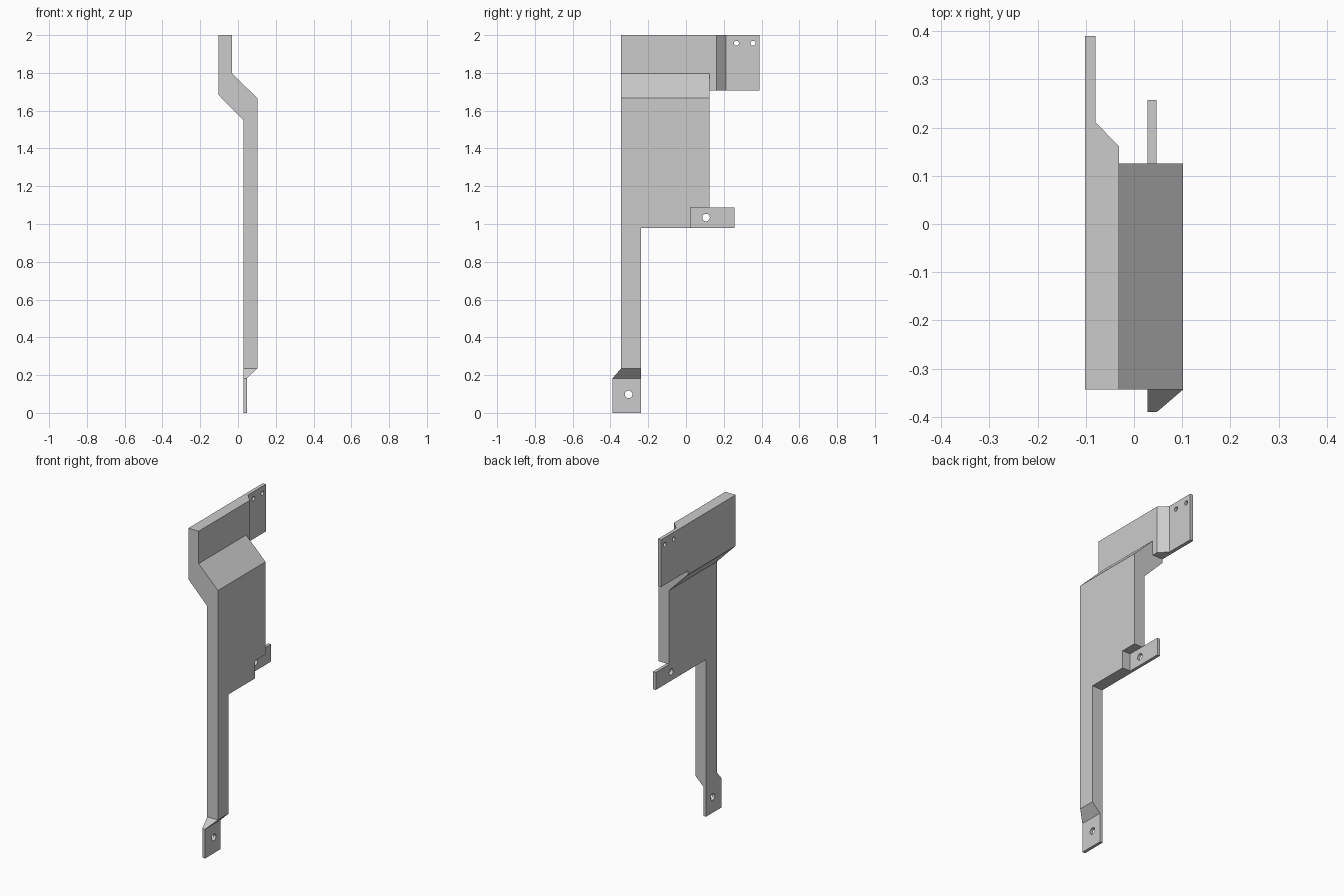
import bpy, bmesh, math
from mathutils import Vector, Matrix

if "Cube" in bpy.data.objects:
    bpy.data.objects.remove(bpy.data.objects["Cube"])

HX, HY = 0.102, 0.39            # half depth and half width
FRONT, BACK = -0.343, 0.125     # plate limits in y
IN, OUT = 0.028, HX             # plate faces in x
THIN = 0.047                    # outer face of the thin lugs


def new_object(name, bm):
    bmesh.ops.recalc_face_normals(bm, faces=bm.faces[:])
    mesh = bpy.data.meshes.new(name)
    bm.to_mesh(mesh)
    bm.free()
    obj = bpy.data.objects.new(name, mesh)
    bpy.context.collection.objects.link(obj)
    return obj


def loft(name, bottom, top):
    """Solid between two matching outlines."""
    bm = bmesh.new()
    a = [bm.verts.new(p) for p in bottom]
    b = [bm.verts.new(p) for p in top]
    bm.faces.new(a)
    bm.faces.new(b)
    for i in range(len(a)):
        j = (i + 1) % len(a)
        bm.faces.new((a[i], a[j], b[j], b[i]))
    return new_object(name, bm)


def rect(x0, x1, y0, y1, z):
    return [(x0, y0, z), (x1, y0, z), (x1, y1, z), (x0, y1, z)]


def box(name, x0, x1, y0, y1, z0, z1):
    return loft(name, rect(x0, x1, y0, y1, z0), rect(x0, x1, y0, y1, z1))


def drill(y, z, r):
    """Cylindrical cutter running along x."""
    bm = bmesh.new()
    bmesh.ops.create_cone(bm, cap_ends=True, segments=24, radius1=r, radius2=r, depth=1,
                          matrix=Matrix.Translation((0, y, z)) @ Matrix.Rotation(math.pi / 2, 4, 'Y'))
    return new_object("hole_cutter", bm)


def combine(target, tool, operation):
    mod = target.modifiers.new(operation.lower(), 'BOOLEAN')
    mod.operation = operation
    mod.solver = 'EXACT'
    mod.object = tool
    bpy.context.view_layer.objects.active = target
    bpy.ops.object.modifier_apply(modifier=mod.name)
    bpy.data.objects.remove(tool, do_unlink=True)


# Main plate: joggled front profile extruded across the width
profile = [(IN, 0.236), (OUT, 0.236), (OUT, 1.666), (-0.031, 1.798),
           (-0.031, 2), (-HX, 2), (-HX, 1.682), (IN, 1.549)]
bracket = loft("bracket", [(x, FRONT, z) for x, z in profile],
               [(x, BACK, z) for x, z in profile])

# Cut away beside the leg, and thin the corner where the side lug sits
combine(bracket, box("leg_cutter", -0.5, 0.5, -0.238, 0.5, 0.1, 0.979), 'DIFFERENCE')
combine(bracket, box("lug_cutter", THIN, 0.5, 0.023, 0.5, 0.9, 1.088), 'DIFFERENCE')

# Side lug
combine(bracket, box("side_lug", IN, THIN, BACK, 0.257, 0.979, 1.088), 'UNION')

# Top flange: tapers to a thin plate
flange = [(-HX, BACK), (-0.031, BACK), (-0.031, 0.161), (-0.08, 0.211), (-0.08, HY), (-HX, HY)]
combine(bracket, loft("top_flange", [(x, y, 1.706) for x, y in flange],
                      [(x, y, 2) for x, y in flange]), 'UNION')

# Foot: sloped transition and thin mounting tab
foot = loft("foot_taper", rect(IN, THIN, -HY, -0.238, 0.182),
            rect(IN, OUT, FRONT, -0.238, 0.236))
combine(foot, box("foot_tab", IN, THIN, -HY, -0.238, 0, 0.182), 'UNION')
combine(bracket, foot, 'UNION')

# Bolt holes
for y, z, r in [(-0.304, 0.098, 0.02), (0.106, 1.034, 0.02),
                (0.267, 1.957, 0.013), (0.355, 1.957, 0.013)]:
    combine(bracket, drill(y, z, r), 'DIFFERENCE')
